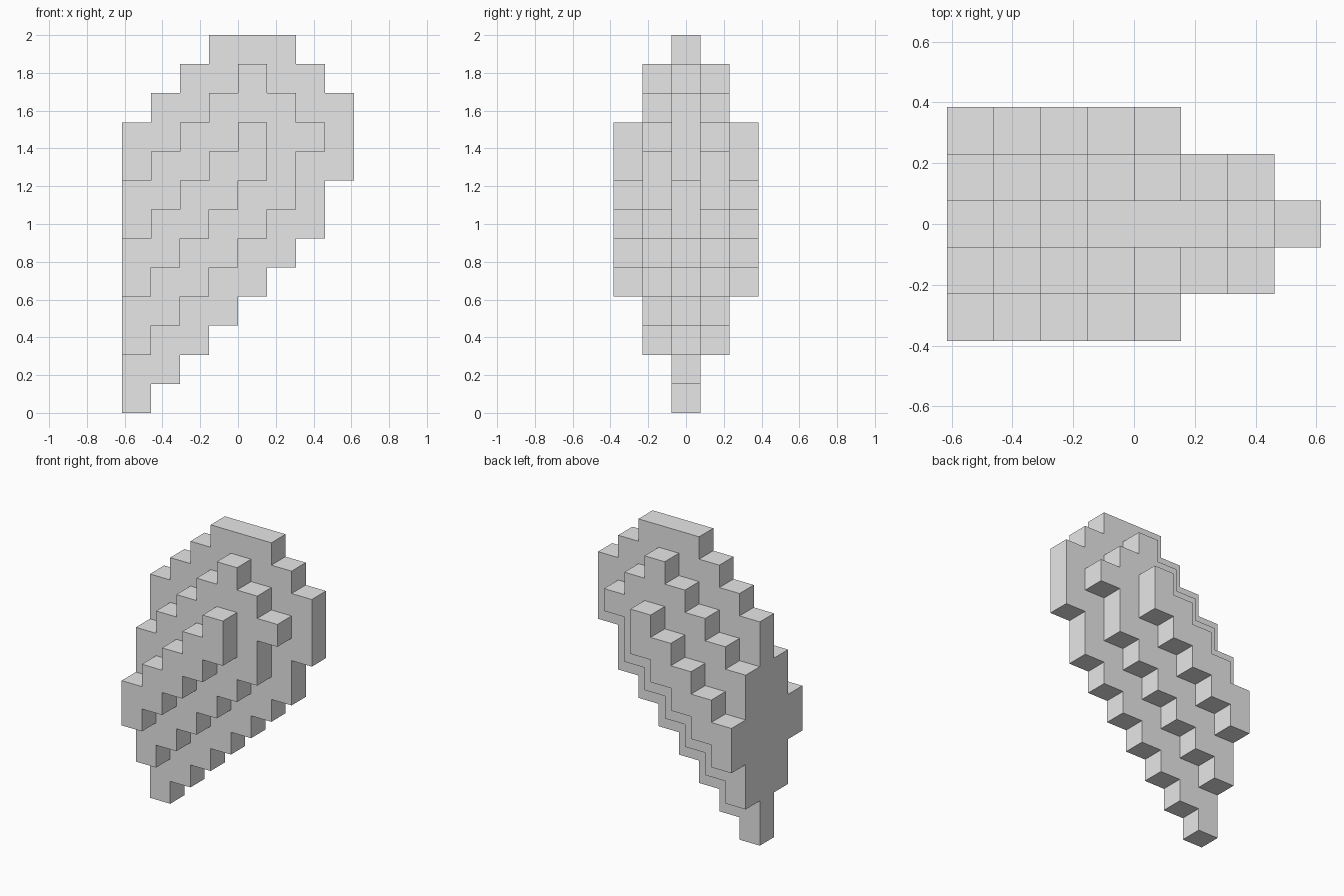
import bpy
import bmesh
from mathutils import Vector

cube = bpy.data.objects.get("Cube")
if cube:
    bpy.data.objects.remove(cube, do_unlink=True)

UNIT = 2 / 13  # side of one block

# Plain grey material
grey = bpy.data.materials.new("light_grey")
grey.use_nodes = True
colour = (0.8, 0.8, 0.8, 1)
grey.diffuse_color = colour
grey.node_tree.nodes["Principled BSDF"].inputs["Base Color"].default_value = colour

# Each layer lists the bottom and top of its columns, going from -x to +x
core = [(0, 10), (1, 11), (2, 12), (3, 13), (4, 13), (5, 13), (6, 12), (8, 11)]
middle = [(2, 8), (3, 9), (4, 10), (5, 11), (6, 12), (7, 11), (9, 10)]
outer = [(4 + i, 6 + i) for i in range(5)]

# Fill the blocks, mirrored about y = 0
blocks = set()
for depth, layer in enumerate((core, middle, outer)):
    for x, (low, high) in enumerate(layer):
        for z in range(low, high):
            blocks.update({(x, depth, z), (x, -depth, z)})

# Skin only the exposed sides of the blocks
bm = bmesh.new()
for block in blocks:
    centre = Vector(block) + Vector((0.5 - len(core) / 2, 0, 0.5))
    for axis in range(3):
        for sign in (-1, 1):
            normal = Vector((0, 0, 0))
            normal[axis] = sign
            if tuple(int(v) for v in Vector(block) + normal) in blocks:
                continue
            u = Vector((0, 0, 0))
            u[(axis + 1) % 3] = 0.5
            v = normal.cross(u)
            middle_point = centre + normal / 2
            corners = (-u - v, u - v, u + v, v - u)
            bm.faces.new([bm.verts.new((middle_point + c) * UNIT) for c in corners])

# Weld the skin and merge flat areas into clean stepped faces
bmesh.ops.remove_doubles(bm, verts=bm.verts, dist=0.001)
bmesh.ops.dissolve_limit(bm, angle_limit=0.01, verts=bm.verts, edges=bm.edges)
bmesh.ops.recalc_face_normals(bm, faces=bm.faces)

mesh = bpy.data.meshes.new("stepped_body")
bm.to_mesh(mesh)
bm.free()
mesh.materials.append(grey)
body = bpy.data.objects.new("stepped_body", mesh)
bpy.context.collection.objects.link(body)
